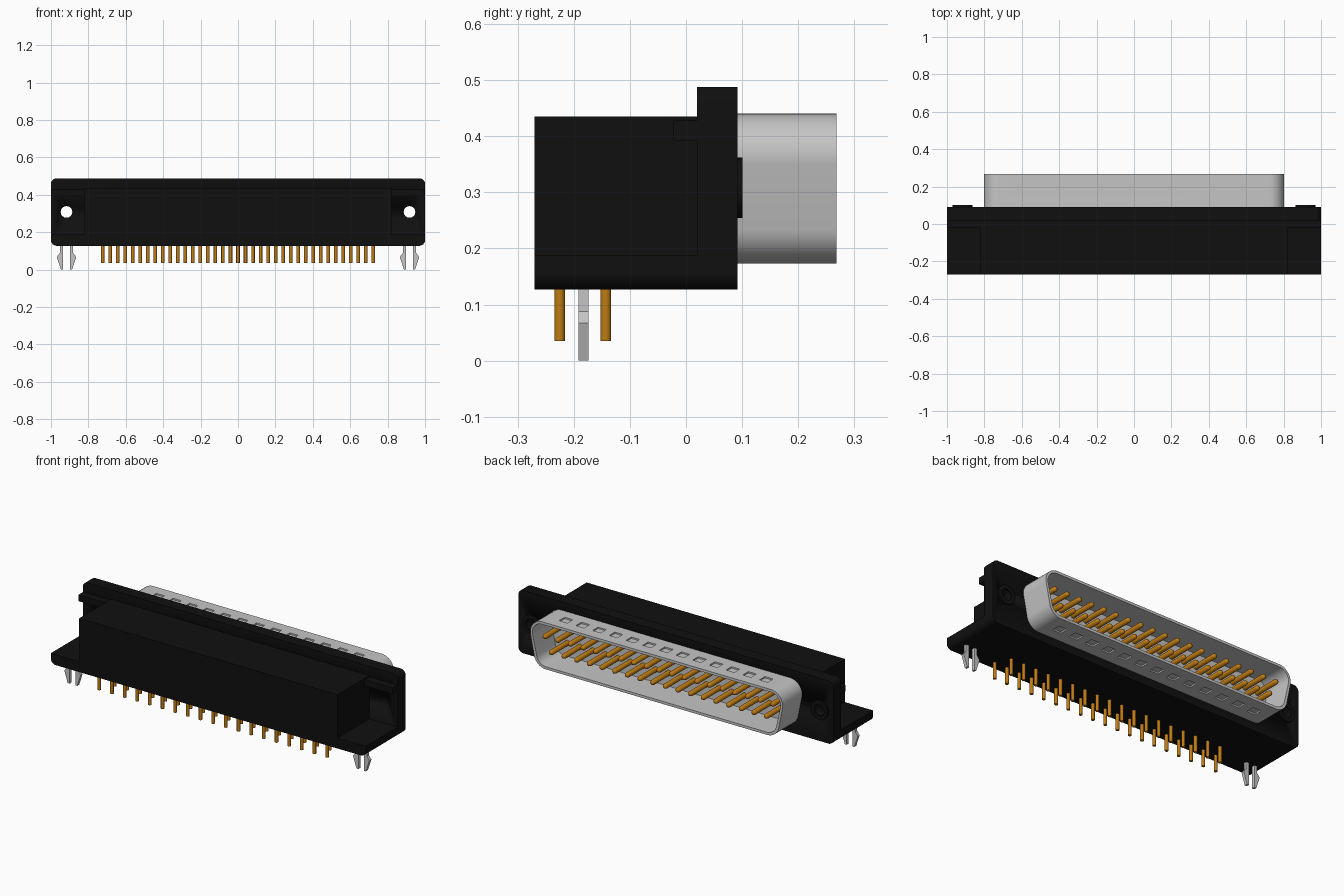
import bpy, bmesh, math
from mathutils import Vector

if "Cube" in bpy.data.objects:
    bpy.data.objects.remove(bpy.data.objects["Cube"], do_unlink=True)


def material(name, rgb, rough=0.5):
    m = bpy.data.materials.new(name)
    m.use_nodes = True
    m.diffuse_color = (*rgb, 1)
    b = m.node_tree.nodes["Principled BSDF"]
    b.inputs["Base Color"].default_value = (*rgb, 1)
    b.inputs["Roughness"].default_value = rough
    return m


BLACK = material("black plastic", (0.005, 0.005, 0.005))
STEEL = material("light grey metal", (0.56, 0.56, 0.56))
GOLD = material("gold", (0.52, 0.20, 0.007))


def finish(name, bm, mat, smooth=True):
    bmesh.ops.recalc_face_normals(bm, faces=bm.faces)
    me = bpy.data.meshes.new(name)
    bm.to_mesh(me)
    bm.free()
    me.materials.append(mat)
    ob = bpy.data.objects.new(name, me)
    bpy.context.collection.objects.link(ob)
    if smooth:
        bpy.ops.object.select_all(action='DESELECT')
        ob.select_set(True)
        bpy.context.view_layer.objects.active = ob
        bpy.ops.object.shade_smooth_by_angle(angle=math.radians(35))
    return ob


def rounded(points, steps=8):
    """Polygon of (x, z, corner radius) turned into a list of (x, z)."""
    out = []
    for i, (x, z, r) in enumerate(points):
        p = Vector((x, z))
        if r == 0:
            out.append(p)
            continue
        a = (Vector(points[i - 1][:2]) - p).normalized()
        b = (Vector(points[(i + 1) % len(points)][:2]) - p).normalized()
        half = a.angle(b) / 2
        centre = p + (a + b).normalized() * (r / math.sin(half))
        s = p + a * (r / math.tan(half)) - centre
        e = p + b * (r / math.tan(half)) - centre
        for k in range(steps + 1):
            t = k / steps
            out.append(centre + (s * (1 - t) + e * t).normalized() * r)
    return out


def loft(bm, rings):
    """Closed solid through (profile, y) rings."""
    loops = [[bm.verts.new((p[0], y, p[1])) for p in prof] for prof, y in rings]
    n = len(loops[0])
    for a, b in zip(loops, loops[1:]):
        for i in range(n):
            j = (i + 1) % n
            bm.faces.new((a[i], a[j], b[j], b[i]))
    bm.faces.new(loops[0])
    bm.faces.new(loops[-1])


def rod(bm, origin, axis, rings, sides=12):
    """Round rod from (distance, radius) rings along the y or z axis."""
    loops = []
    for d, r in rings:
        loop = []
        for k in range(sides):
            c = r * math.cos(2 * math.pi * k / sides)
            s = r * math.sin(2 * math.pi * k / sides)
            off = Vector((c, d, s)) if axis == 'y' else Vector((c, s, d))
            loop.append(bm.verts.new(Vector(origin) + off))
        loops.append(loop)
    for a, b in zip(loops, loops[1:]):
        for i in range(sides):
            j = (i + 1) % sides
            bm.faces.new((a[i], a[j], b[j], b[i]))
    bm.faces.new(loops[0])
    bm.faces.new(loops[-1])


def box(bm, x0, x1, y0, y1, z0, z1):
    loft(bm, [([(x0, z0), (x1, z0), (x1, z1), (x0, z1)], y) for y in (y0, y1)])


def cut(ob, cutter):
    cutter.hide_render = True
    mod = ob.modifiers.new("cut", 'BOOLEAN')
    mod.operation = 'DIFFERENCE'
    mod.solver = 'EXACT'
    mod.object = cutter
    bpy.ops.object.select_all(action='DESELECT')
    ob.select_set(True)
    bpy.context.view_layer.objects.active = ob
    bpy.ops.object.modifier_apply(modifier=mod.name)
    bpy.data.objects.remove(cutter, do_unlink=True)


HOLE_X, HOLE_Z = 0.917, 0.308
PITCH = 0.0402
SIDES = (("right", -1), ("left", 1))

# Housing block behind the flange
bm = bmesh.new()
box(bm, -0.82, 0.82, -0.27, 0.03, 0.127, 0.435)
finish("housing", bm, BLACK, False)

# Mounting flange with two screw holes
bm = bmesh.new()
prof = rounded([(-1, 0.127, 0.03), (1, 0.127, 0.03), (1, 0.488, 0.03), (-1, 0.488, 0.03)])
loft(bm, [(prof, 0.02), (prof, 0.092)])
flange = finish("flange", bm, BLACK)
bm = bmesh.new()
for _, s in SIDES:
    rod(bm, (s * HOLE_X, 0, HOLE_Z), 'y', [(-0.1, 0.031), (0.3, 0.031)], 32)
cut(flange, finish("hole_cutter", bm, BLACK))

for side, s in SIDES:
    # Foot under each end
    bm = bmesh.new()
    prof = rounded([(s * 0.81, 0.127, 0), (s, 0.127, 0.03), (s, 0.187, 0), (s * 0.81, 0.187, 0)])
    loft(bm, [(prof, -0.27), (prof, 0.03)])
    finish(side + "_foot", bm, BLACK)

    # Stiffening rib behind the flange
    bm = bmesh.new()
    box(bm, *sorted((s * 0.81, s * 0.998)), -0.022, 0.03, 0.392, 0.428)
    finish(side + "_rib", bm, BLACK, False)

    # Raised ring around the screw hole
    bm = bmesh.new()
    circle = [(math.cos(2 * math.pi * k / 32), math.sin(2 * math.pi * k / 32)) for k in range(32)]
    loops = []
    for r, y in ((0.031, 0.09), (0.054, 0.09), (0.054, 0.101), (0.031, 0.101)):
        loops.append([bm.verts.new((s * HOLE_X + r * c, y, HOLE_Z + r * n)) for c, n in circle])
    for a, b in zip(loops, loops[1:] + loops[:1]):
        for i in range(32):
            j = (i + 1) % 32
            bm.faces.new((a[i], a[j], b[j], b[i]))
    finish(side + "_hole_ring", bm, BLACK)

    # Two-pronged barbed board clip
    bm = bmesh.new()
    prong = [(0.018, 0.14), (0.036, 0.14), (0.036, 0.088), (0.052, 0.067), (0.030, 0.0), (0.018, 0.0)]
    for d in (-1, 1):
        p = [(s * HOLE_X + d * x, z) for x, z in prong]
        loft(bm, [(p, -0.192), (p, -0.174)])
    finish(side + "_board_clip", bm, STEEL, False)


# Hollow D-shaped metal shell with a closed floor
def shell_profile(t):
    zb, zt = 0.173 + t, 0.44 - t
    return rounded([(-0.765 + t, zb, 0.075 - t), (0.765 - t, zb, 0.075 - t),
                    (0.818 - t, zt, 0.075 - t), (-0.818 + t, zt, 0.075 - t)], 10)


bm = bmesh.new()
outer, inner = shell_profile(0), shell_profile(0.015)
loft(bm, [(outer, 0.085), (outer, 0.268), (inner, 0.268), (inner, 0.098)])
shell = finish("shell", bm, STEEL)

# Row of shallow dimples pressed into the shell's top and bottom
bm = bmesh.new()
for i in range(13):
    x = (i - 6) * 0.106
    for z in (0.44, 0.173):
        box(bm, x - 0.026, x + 0.026, 0.155, 0.205, z - 0.008, z + 0.008)
cut(shell, finish("dimple_cutter", bm, STEEL, False))

# Contact pins inside the shell: 19 above, 18 below
bm = bmesh.new()
for count, z in ((19, 0.347), (18, 0.266)):
    for i in range(count):
        x = (i - (count - 1) / 2) * 2 * PITCH
        rod(bm, (x, 0, z), 'y', [(0.09, 0.0145), (0.244, 0.0145), (0.252, 0.011), (0.256, 0.005)])
finish("contact_pins", bm, GOLD)

# Solder pins under the housing in two staggered rows
bm = bmesh.new()
for count, y in ((19, -0.225), (18, -0.143)):
    for i in range(count):
        x = (i - (count - 1) / 2) * 2 * PITCH
        rod(bm, (x, y, 0), 'z', [(0.035, 0.0095), (0.14, 0.0095)])
finish("solder_pins", bm, GOLD)
